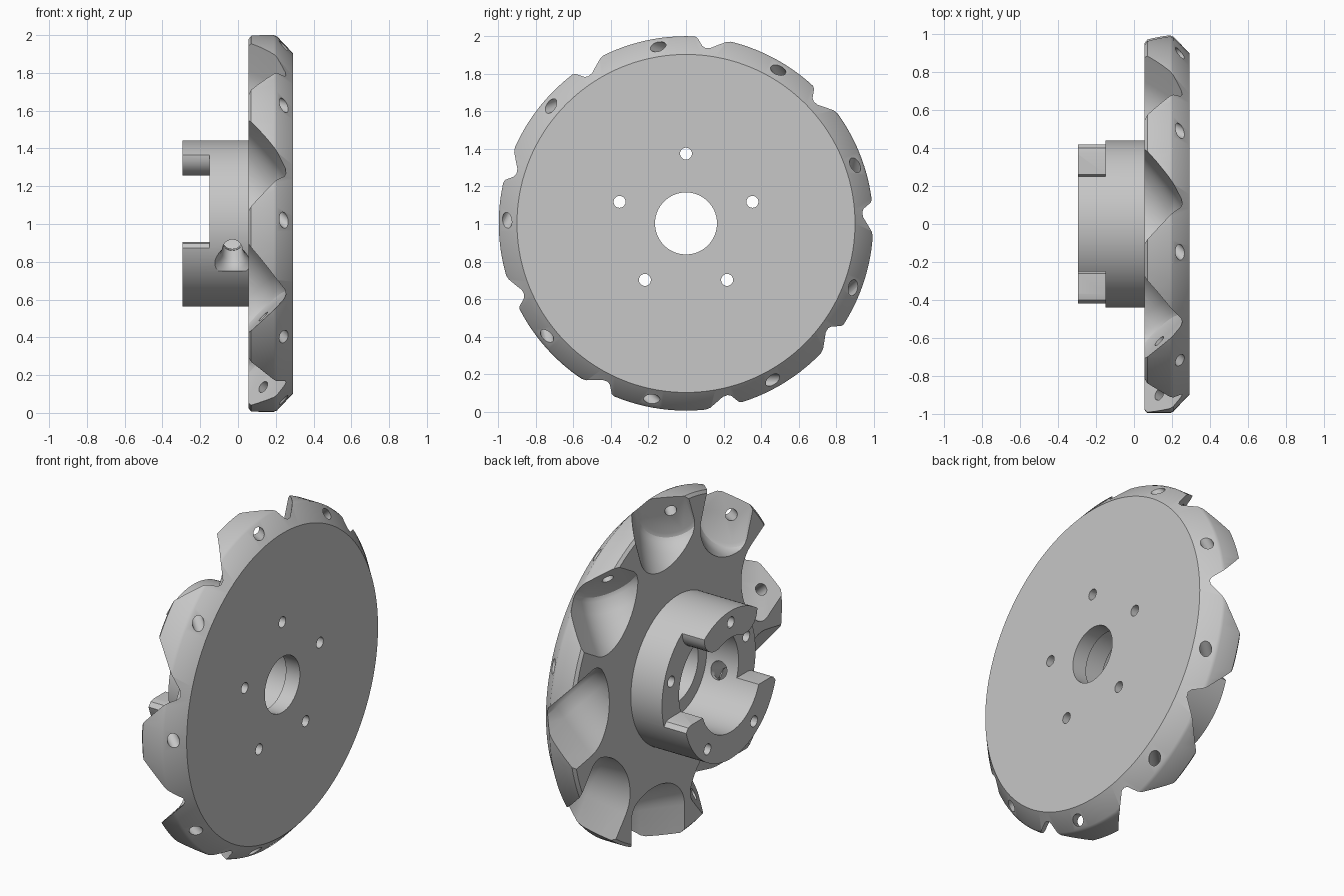
import bpy, bmesh, math
from mathutils import Matrix, Vector

if "Cube" in bpy.data.objects:
    bpy.data.objects.remove(bpy.data.objects["Cube"])

CENTRE = Vector((0, 0, 1.003))
MID_X = -0.22          # plane in which the roller centres lie
ROLLER_RADIUS = 0.833  # distance of roller centres from the wheel axis

grey = bpy.data.materials.new("plain_grey")
grey.use_nodes = True
grey.diffuse_color = (0.57, 0.57, 0.57, 1)
grey.node_tree.nodes["Principled BSDF"].inputs["Base Color"].default_value = grey.diffuse_color


def make_object(name, bm, matrix):
    bmesh.ops.recalc_face_normals(bm, faces=bm.faces)
    mesh = bpy.data.meshes.new(name)
    bm.to_mesh(mesh)
    bm.free()
    mesh.transform(matrix)
    mesh.materials.append(grey)
    obj = bpy.data.objects.new(name, mesh)
    bpy.context.scene.collection.objects.link(obj)
    return obj


def lathe(name, profile, matrix, steps, ring=False, lift=0):
    """Spin (x, radius) points about local X; ring closes the profile on itself,
    lift raises the upper half so that it becomes a U-shaped trough."""
    bm = bmesh.new()
    rows = []
    for x, r in profile:
        rows.append([bm.verts.new((x, r * math.cos(a), r * math.sin(a)))
                     for a in (math.tau * i / steps for i in range(steps))])
    pairs = list(zip(rows, rows[1:]))
    if ring:
        pairs.append((rows[-1], rows[0]))
    else:
        bm.faces.new(rows[0])
        bm.faces.new(rows[-1])
    for a, b in pairs:
        for i in range(steps):
            j = (i + 1) % steps
            bm.faces.new((a[i], a[j], b[j], b[i]))
    for v in bm.verts:
        if v.co.z > 0.001:
            v.co.z += lift
    return make_object(name, bm, matrix)


def prism(name, outline, x0, x1):
    bm = bmesh.new()
    face = bm.faces.new([bm.verts.new((x0, y, z)) for y, z in outline])
    new = bmesh.ops.extrude_face_region(bm, geom=[face])["geom"]
    bmesh.ops.translate(bm, vec=(x1 - x0, 0, 0),
                        verts=[v for v in new if isinstance(v, bmesh.types.BMVert)])
    return make_object(name, bm, Matrix.Translation(CENTRE))


def frame(origin, axis, up):
    """Local X along axis, local Z along up."""
    side = up.cross(axis)
    m = Matrix((axis, side, up)).transposed().to_4x4()
    m.translation = origin
    return m


def radial(angle):
    return Vector((0, math.cos(angle), math.sin(angle)))


# Disc with chamfered rim, hub and stepped bore in one turned profile
wheel = lathe("wheel_hub", [
    (0.292, 0.165), (0.292, 0.9), (0.207, 0.99), (0.19, 0.997), (0.07, 0.997),
    (0.055, 0.98), (0.055, 0.44), (-0.295, 0.44), (-0.295, 0.28),
    (0.06, 0.28), (0.06, 0.2), (0.2, 0.2), (0.2, 0.165)],
    Matrix.Translation(CENTRE), 144, ring=True)

cutters = []

# Gaps that leave a narrow upper tab and a wide lower tab, both with rounded corners
half = [(0.37, -0.098), (0.4, -0.105), (0.42, -0.13), (0.6, -0.16), (0.6, 0.5), (0.25, 0.5)]
half += [(0.145 + 0.105 * math.cos(a), 0.36 - 0.105 * math.sin(a))
         for a in (math.radians(15 * i) for i in range(7))]
cutters.append(prism("tab_gap", half + [(-y, z) for y, z in reversed(half)], -0.4, -0.15))

# Barrel-shaped roller pockets, open outwards, and pin holes on axes skewed by 45 degrees
barrel = [(-0.5, 0.158), (-0.492, 0.178), (-0.472, 0.194)]
barrel += [(s / 100, 0.245 - 0.22 * (s / 100) ** 2) for s in range(-40, 9, 8)]
for k in range(9):
    angle = math.radians(30 + 40 * k)
    up = radial(angle)
    axis = Vector((-1, math.sin(angle), -math.cos(angle))).normalized()
    m = frame(CENTRE + up * ROLLER_RADIUS + Vector((MID_X, 0, 0)), axis, up)
    cutters.append(lathe("roller_pocket", barrel, m, 56, lift=0.4))
    cutters.append(lathe("pin_hole", [(-0.9, 0.033), (-0.45, 0.033)], m, 20))

# Ring of bolt holes through disc and hub
for k in range(5):
    spot = CENTRE + radial(math.radians(90 + 72 * k)) * 0.372
    cutters.append(lathe("bolt_hole", [(-0.5, 0.032), (0.5, 0.032)],
                         Matrix.Translation(spot), 20))

# Radial screw hole through the hub wall, with a flare sloping downwards
forward = Vector((1, 0, 0))
hole_centre = CENTRE + Vector((-0.03, 0, 0))
out = radial(math.radians(198))
cutters.append(lathe("screw_hole", [(0.2, 0.052), (0.6, 0.052)],
                     frame(hole_centre, out, forward), 32))
cutters.append(lathe("screw_flare", [
    (0.02, 0.05), (0.09, 0.056), (0.12, 0.066), (0.14, 0.08), (0.16, 0.105)],
    frame(hole_centre + out * 0.3, radial(math.radians(220)), forward), 32))

for cutter in cutters:
    cutter.hide_render = True
    mod = wheel.modifiers.new(cutter.name, "BOOLEAN")
    mod.operation = "DIFFERENCE"
    mod.solver = "EXACT"
    mod.object = cutter

# Bake the cuts and discard the cutters
bpy.context.view_layer.update()
result = bpy.data.meshes.new_from_object(
    wheel.evaluated_get(bpy.context.evaluated_depsgraph_get()))
wheel.modifiers.clear()
wheel.data = result
wheel.data.materials.clear()
wheel.data.materials.append(grey)
for poly in wheel.data.polygons:
    poly.material_index = 0
for cutter in cutters:
    bpy.data.objects.remove(cutter)

bpy.ops.object.select_all(action="DESELECT")
wheel.select_set(True)
bpy.context.view_layer.objects.active = wheel
bpy.ops.object.shade_smooth_by_angle(angle=math.radians(28))
